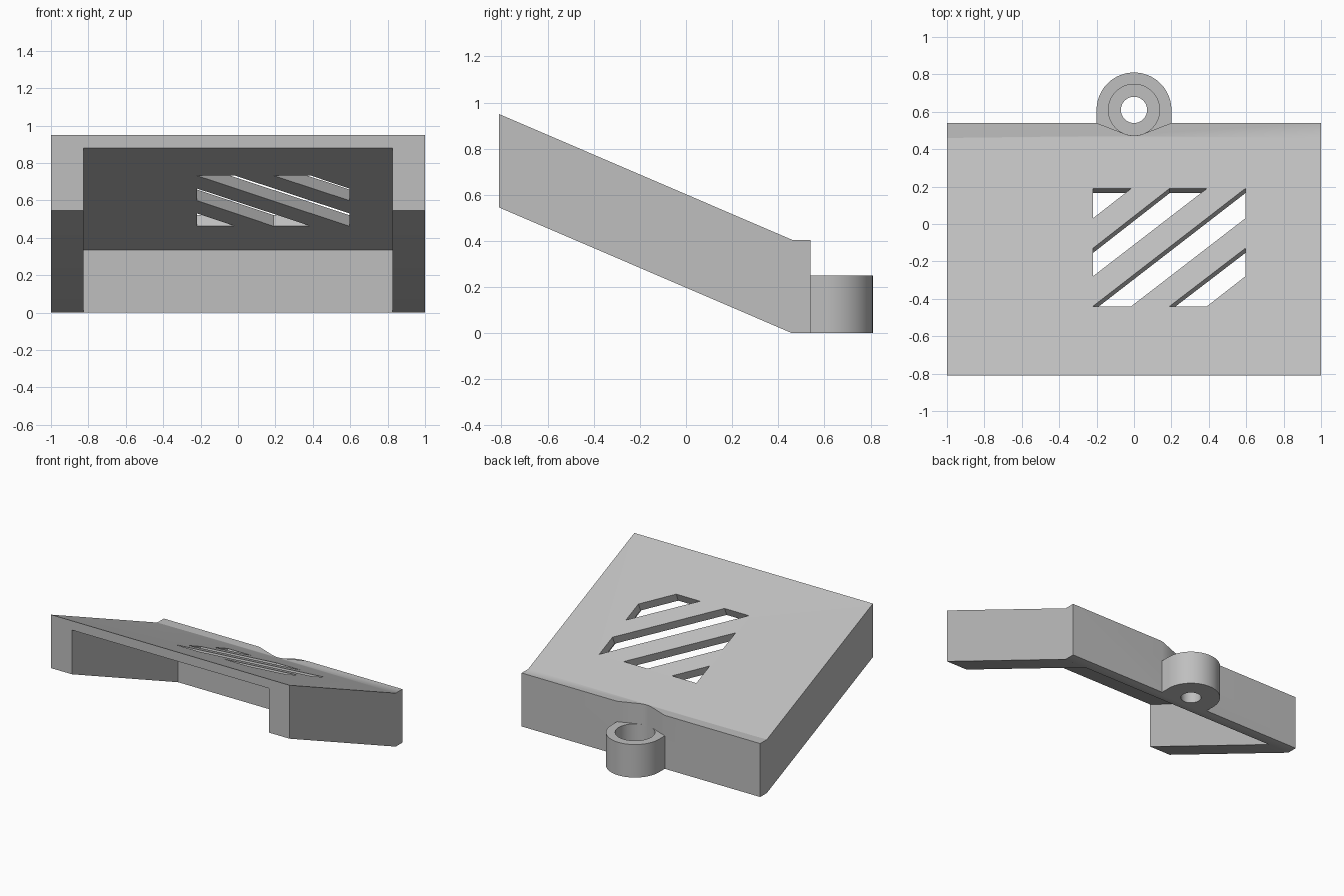
import bpy, bmesh, math
from mathutils import Vector

cube = bpy.data.objects.get("Cube")
if cube:
    bpy.data.objects.remove(cube, do_unlink=True)

grey = bpy.data.materials.new("light grey plastic")
grey.use_nodes = True
colour = (0.52, 0.52, 0.52, 1)
grey.diffuse_color = colour
grey.node_tree.nodes["Principled BSDF"].inputs["Base Color"].default_value = colour


def prism(name, points, offset):
    """Solid made by extruding a 3D polygon along an offset."""
    bm = bmesh.new()
    face = bm.faces.new([bm.verts.new(p) for p in points])
    new = bmesh.ops.extrude_face_region(bm, geom=[face])["geom"]
    bmesh.ops.translate(bm, vec=offset, verts=[v for v in new if isinstance(v, bmesh.types.BMVert)])
    bmesh.ops.recalc_face_normals(bm, faces=bm.faces)
    mesh = bpy.data.meshes.new(name)
    bm.to_mesh(mesh)
    bm.free()
    mesh.materials.append(grey)
    obj = bpy.data.objects.new(name, mesh)
    bpy.context.collection.objects.link(obj)
    return obj


def apply(obj, mod):
    bpy.ops.object.select_all(action="DESELECT")
    obj.select_set(True)
    bpy.context.view_layer.objects.active = obj
    bpy.ops.object.modifier_apply(modifier=mod.name)


def combine(obj, other, operation):
    mod = obj.modifiers.new("combine", "BOOLEAN")
    mod.operation, mod.object, mod.solver = operation, other, "EXACT"
    apply(obj, mod)
    bpy.data.objects.remove(other, do_unlink=True)


def arc(radius, start, end, z, steps=48):
    angles = [math.radians(start + (end - start) * i / steps) for i in range(steps + 1)]
    return [(radius * math.cos(a), LUG_Y + radius * math.sin(a), z) for a in angles]


FRONT, WALL, BACK = -0.81, 0.46, 0.54
TOP, LOW, SKIN = 0.95, 0.405, 0.07
LUG_Y, LUG_R, LUG_H, BORE, HOLE = 0.61, 0.2, 0.25, 0.137, 0.07
slope = (LOW - TOP) / (WALL - FRONT)


def surface(y):
    return TOP + slope * (y - FRONT)


# Sloping cover with a level strip at the back
side = [(FRONT, TOP), (WALL, LOW), (BACK, LOW), (BACK, 0), (WALL, 0), (FRONT, TOP - LOW)]
body = prism("sloped_cover", [(-1, y, z) for y, z in side], (2, 0, 0))

# Hollow underside, open at the front and below
front = FRONT - 0.1
hollow = [(front, surface(front) - SKIN), (WALL, LOW - SKIN), (WALL, -0.2), (front, -0.2)]
combine(body, prism("hollow", [(-0.825, y, z) for y, z in hollow], (1.65, 0, 0)), "DIFFERENCE")

# Screw lug on the back wall
lug = arc(LUG_R, 0, 180, 0) + [(-LUG_R, BACK - 0.03, 0), (LUG_R, BACK - 0.03, 0)]
combine(body, prism("screw_lug", lug, (0, 0, LUG_H)), "UNION")

# Flared clearance notch above the lug, then counterbore and through hole
reach = math.hypot(LUG_R, LUG_Y - BACK)
tangent = math.degrees(math.atan2(BACK - LUG_Y, LUG_R) - math.acos(BORE / reach))
notch = arc(BORE, -180 - tangent, tangent, LUG_H)
notch += [(LUG_R, BACK, LUG_H), (LUG_R, 0.9, LUG_H), (-LUG_R, 0.9, LUG_H), (-LUG_R, BACK, LUG_H)]
combine(body, prism("notch", notch, (0, 0, 0.5)), "DIFFERENCE")
for radius, floor in ((BORE, 0.08), (HOLE, -0.1)):
    combine(body, prism("bore", arc(radius, 0, 360, floor)[:-1], (0, 0, 0.6)), "DIFFERENCE")

# Diagonal vent slots cut square to the slope
normal = Vector((0, -slope, 1)).normalized()
x0, x1, y0, y1 = -0.22, 0.595, -0.44, 0.19
slots = [
    [(x0, y1), (-0.015, y1), (x0, 0.03)],
    [(x0, -0.13), (0.19, y1), (0.39, y1), (x0, -0.28)],
    [(x0, y0), (x1, y1), (x1, 0.03), (-0.015, y0)],
    [(0.19, y0), (x1, -0.13), (x1, -0.28), (0.39, y0)],
]
for slot in slots:
    points = [Vector((x, y, surface(y))) + normal * 0.1 for x, y in slot]
    combine(body, prism("slot", points, normal * -0.25), "DIFFERENCE")

# Smooth shading with weighted normals so the broad faces stay flat
bpy.ops.object.select_all(action="DESELECT")
body.select_set(True)
bpy.context.view_layer.objects.active = body
bpy.ops.object.shade_smooth_by_angle(angle=math.radians(30))
weighted = body.modifiers.new("weighted normals", "WEIGHTED_NORMAL")
weighted.keep_sharp = True
